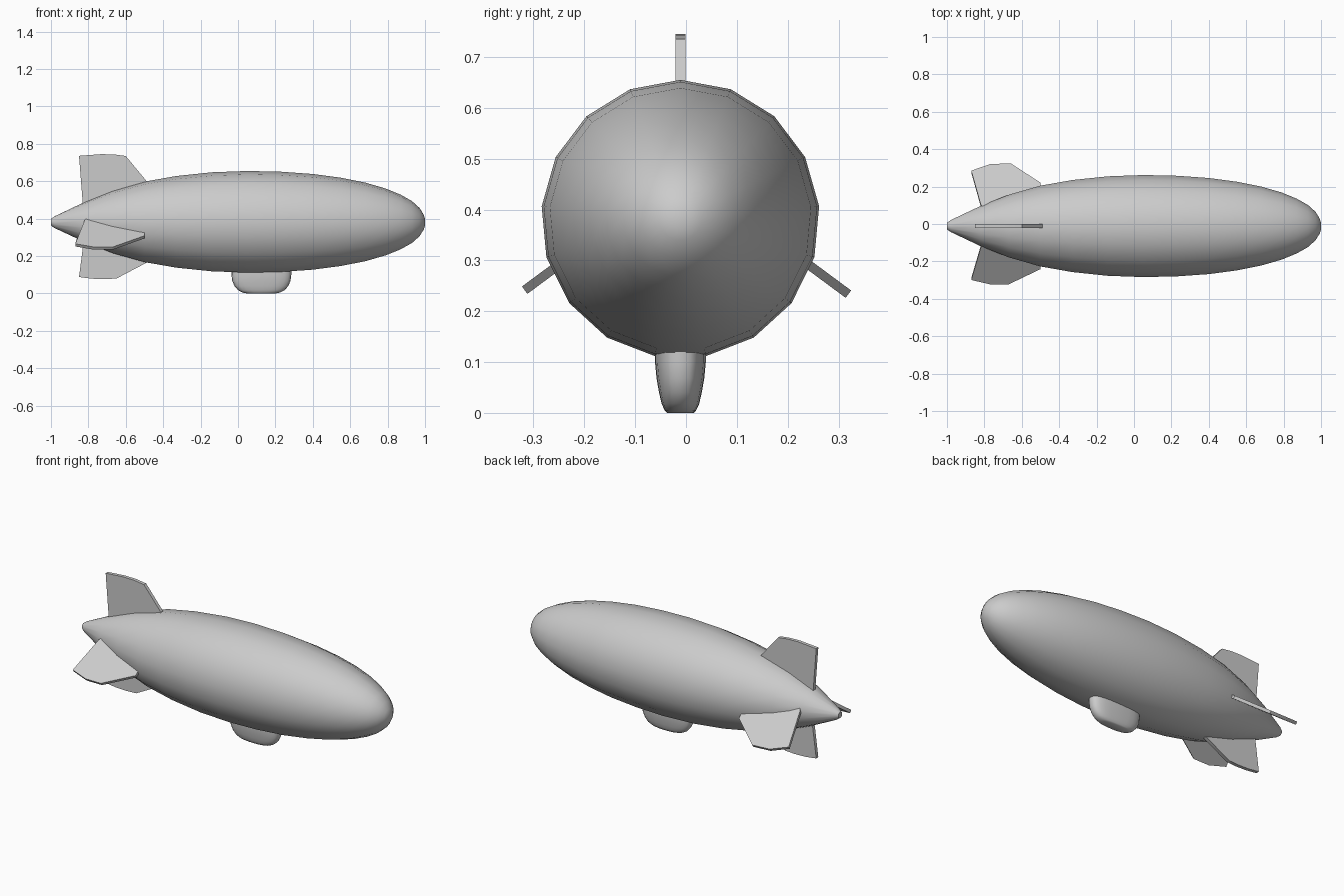
import bpy, bmesh
from math import sin, cos, pi, radians, copysign

if "Cube" in bpy.data.objects:
    bpy.data.objects.remove(bpy.data.objects["Cube"])

AXIS_Y, AXIS_Z = -0.011, 0.381


def finish(name, bm, angle=45):
    bmesh.ops.recalc_face_normals(bm, faces=bm.faces)
    mesh = bpy.data.meshes.new(name)
    bm.to_mesh(mesh)
    bm.free()
    ob = bpy.data.objects.new(name, mesh)
    bpy.context.collection.objects.link(ob)
    bpy.ops.object.select_all(action='DESELECT')
    ob.select_set(True)
    bpy.context.view_layer.objects.active = ob
    bpy.ops.object.shade_smooth_by_angle(angle=radians(angle))
    return ob


def loft(name, rings):
    """Skin a list of point rings and cap both ends."""
    bm = bmesh.new()
    loops = [[bm.verts.new(p) for p in ring] for ring in rings]
    n = len(loops[0])
    for a, b in zip(loops, loops[1:]):
        for i in range(n):
            j = (i + 1) % n
            bm.faces.new((a[i], a[j], b[j], b[i]))
    bm.faces.new(loops[0])
    bm.faces.new(loops[-1])
    return finish(name, bm)


def fin(name, outline, origin_z, angle, thick=0.018):
    """Flat plate: outline is (x, distance along the fin direction)."""
    dy, dz = cos(radians(angle)), sin(radians(angle))
    rings = []
    for side in (-0.5, 0.5):
        ring = []
        for x, s in outline:
            t = thick * side
            ring.append((x, AXIS_Y + s * dy - t * dz, origin_z + s * dz + t * dy))
        rings.append(ring)
    bm = bmesh.new()
    a, b = [[bm.verts.new(p) for p in r] for r in rings]
    bm.faces.new(a)
    bm.faces.new(b)
    for i in range(len(a)):
        j = (i + 1) % len(a)
        bm.faces.new((a[i], a[j], b[j], b[i]))
    return finish(name, bm, 30)


# Envelope: 17-sided lathe along x
profile = [(-1, 0.018), (-0.98, 0.032), (-0.82, 0.108), (-0.67, 0.168), (-0.5, 0.217),
           (-0.33, 0.247), (-0.14, 0.267), (0.05, 0.274), (0.23, 0.27), (0.4, 0.258),
           (0.55, 0.238), (0.68, 0.212), (0.79, 0.18), (0.87, 0.147), (0.93, 0.113),
           (0.97, 0.077), (0.992, 0.042), (1, 0.018)]
SIDES = 17
loft("envelope", [[(x, AXIS_Y + r * sin(2 * pi * i / SIDES), AXIS_Z + r * cos(2 * pi * i / SIDES))
                   for i in range(SIDES)] for x, r in profile])

# Gondola: stacked rounded sections (z, half length, half width)
sections = [(0, 0.075, 0.026), (0.005, 0.1, 0.031), (0.018, 0.125, 0.037), (0.04, 0.144, 0.042),
            (0.068, 0.156, 0.047), (0.1, 0.16, 0.05), (0.15, 0.16, 0.05)]


def rounded(v):
    return copysign(abs(v) ** 0.7, v)


loft("gondola", [[(0.125 + hx * rounded(cos(2 * pi * i / 24)), AXIS_Y + hy * rounded(sin(2 * pi * i / 24)), z)
                  for i in range(24)] for z, hx, hy in sections])

# Tail fins: upright pair and two drooping side fins
fin("top_fin", [(-0.49, 0.221), (-0.6, 0.354), (-0.66, 0.362), (-0.73, 0.364), (-0.85, 0.355),
                (-0.83, 0.1), (-0.8, 0.05), (-0.49, 0.1)], AXIS_Z, 90, 0.02)
fin("bottom_fin", [(-0.49, 0.217), (-0.65, 0.301), (-0.71, 0.304), (-0.78, 0.302), (-0.85, 0.293),
                   (-0.825, 0.1), (-0.8, 0.05), (-0.49, 0.1)], AXIS_Z, -90, 0.02)
inner = [(-0.82, 0.14), (-0.78, 0.08), (-0.5, 0.15)]
fin("side_fin_left", [(-0.5, 0.282), (-0.66, 0.411), (-0.77, 0.405), (-0.87, 0.362)] + inner, 0.478, -36.5)
fin("side_fin_right", [(-0.5, 0.28), (-0.67, 0.381), (-0.77, 0.381), (-0.87, 0.352)] + inner, 0.468, 180 + 36.5)
